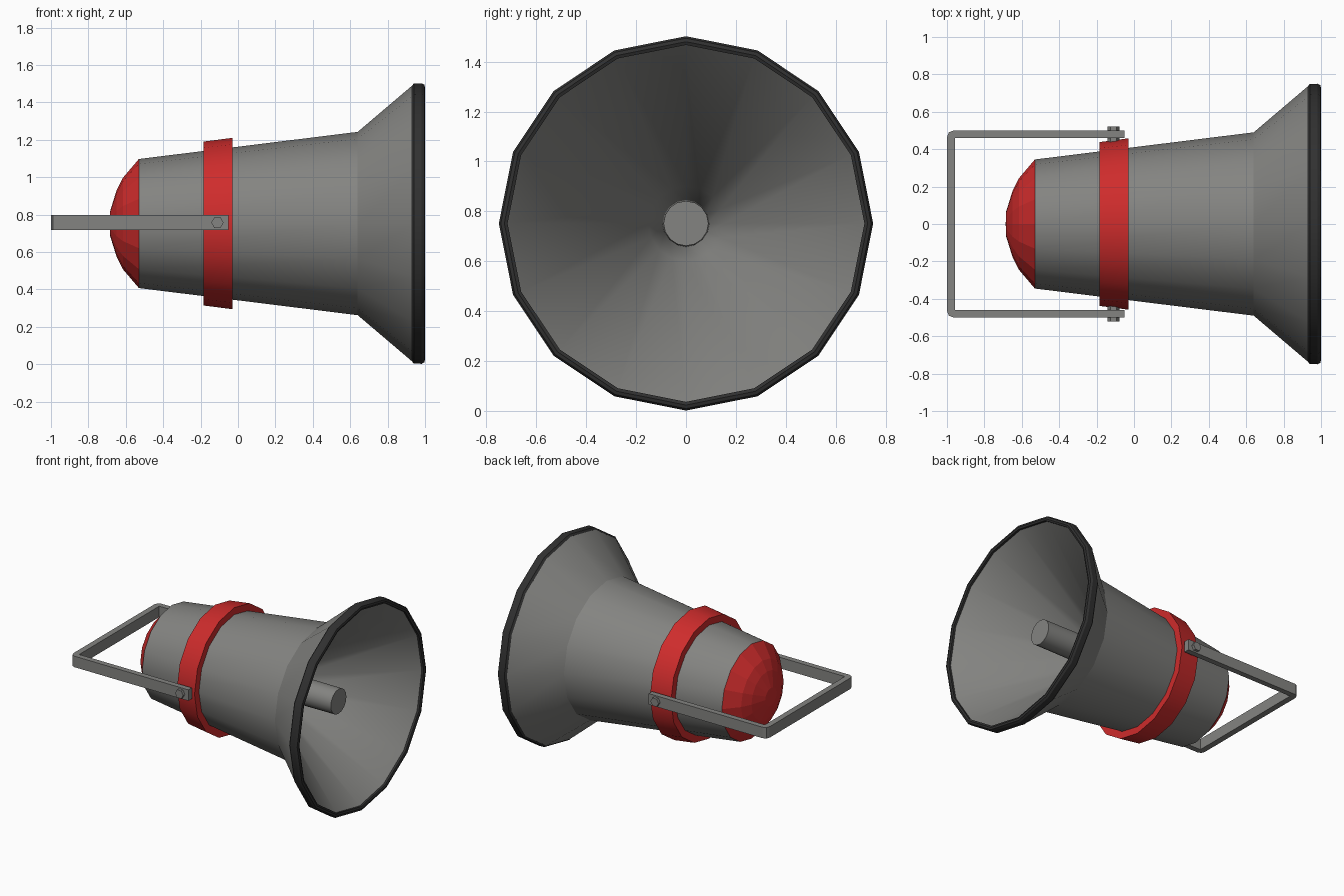
import bpy, bmesh, math
from mathutils import Vector

if "Cube" in bpy.data.objects:
    bpy.data.objects.remove(bpy.data.objects["Cube"])

CZ = 0.752      # height of the horn axis
SIDES = 16


def material(name, r, g, b):
    m = bpy.data.materials.new(name)
    m.diffuse_color = (r, g, b, 1)
    m.use_nodes = True
    m.node_tree.nodes["Principled BSDF"].inputs["Base Color"].default_value = m.diffuse_color
    return m


GREY = material("grey metal", 0.23, 0.23, 0.22)
RED = material("red paint", 0.62, 0.025, 0.025)
BLACK = material("black rubber", 0.03, 0.03, 0.03)


def finish(name, bm, mat, smooth=True):
    bmesh.ops.recalc_face_normals(bm, faces=bm.faces)
    me = bpy.data.meshes.new(name)
    bm.to_mesh(me)
    bm.free()
    ob = bpy.data.objects.new(name, me)
    bpy.context.collection.objects.link(ob)
    me.materials.append(mat)
    if smooth:
        bpy.ops.object.select_all(action='DESELECT')
        ob.select_set(True)
        bpy.context.view_layer.objects.active = ob
        bpy.ops.object.shade_smooth_by_angle(angle=math.radians(30))
    return ob


def lathe(name, profile, mat, closed=False, smooth=True):
    """Turn (x, radius) points around the horn axis; radius 0 makes a pole."""
    bm = bmesh.new()
    rings = []
    for x, r in profile:
        if r == 0:
            rings.append([bm.verts.new((x, 0, CZ))] * SIDES)
        else:
            rings.append([bm.verts.new((x, r * math.sin(a), CZ + r * math.cos(a)))
                          for a in (2 * math.pi * i / SIDES for i in range(SIDES))])
    pairs = list(zip(rings, rings[1:]))
    if closed:
        pairs.append((rings[-1], rings[0]))
    for a, b in pairs:
        for i in range(SIDES):
            j = (i + 1) % SIDES
            bm.faces.new(list(dict.fromkeys((a[i], a[j], b[j], b[i]))))
    return finish(name, bm, mat, smooth)


# Horn shell: outside, bell, then inner cone down to the throat
lathe("horn_body", [(-0.53, 0), (-0.53, 0.345), (0.64, 0.49), (0.94, 0.745),
                    (0.985, 0.72), (0.34, 0.15), (0.10, 0.09), (0.10, 0)], GREY)
# Rubber rim with rounded outer edge
lathe("bell_rim", [(0.935, 0.715), (0.928, 0.735), (0.94, 0.748), (0.982, 0.75),
                   (0.996, 0.742), (1.0, 0.728), (0.995, 0.715)], BLACK, closed=True)
# Centre tube inside the bell
lathe("centre_tube", [(0.11, 0), (0.11, 0.094), (0.81, 0.09), (0.81, 0)], GREY)
# Domed back cap
lathe("back_cap", [(-0.53, 0.345), (-0.615, 0.245), (-0.65, 0.175),
                   (-0.684, 0.065), (-0.686, 0)], RED, smooth=False)
# Clamp band around the body
lathe("clamp_band", [(-0.185, 0.38), (-0.185, 0.438), (-0.03, 0.458), (-0.03, 0.40)],
      RED, closed=True)

# U-shaped mounting bracket from a flat bar outline
bm = bmesh.new()
half = [(-0.05, 0.46), (-0.05, 0.50), (-0.965, 0.50), (-0.99, 0.49), (-1.0, 0.465)]
outline = half + [(x, -y) for x, y in reversed(half)] + [(-0.957, -0.46), (-0.957, 0.46)]
face = bm.faces.new([bm.verts.new((x, y, 0.717)) for x, y in outline])
top = bmesh.ops.extrude_face_region(bm, geom=[face])
bmesh.ops.translate(bm, vec=Vector((0, 0, 0.08)),
                    verts=[v for v in top["geom"] if isinstance(v, bmesh.types.BMVert)])
finish("mounting_bracket", bm, GREY, smooth=False)

# Hexagonal bolts joining bracket and band
for side, label in ((-1, "front"), (1, "back")):
    bm = bmesh.new()
    rings = [[bm.verts.new((-0.11 + 0.033 * math.cos(k * math.pi / 3), side * y,
                            0.757 + 0.033 * math.sin(k * math.pi / 3)))
              for k in range(6)] for y in (0.40, 0.52)]
    for r in rings:
        bm.faces.new(r)
    for k in range(6):
        n = (k + 1) % 6
        bm.faces.new((rings[0][k], rings[0][n], rings[1][n], rings[1][k]))
    finish(label + "_bolt", bm, GREY, smooth=False)
